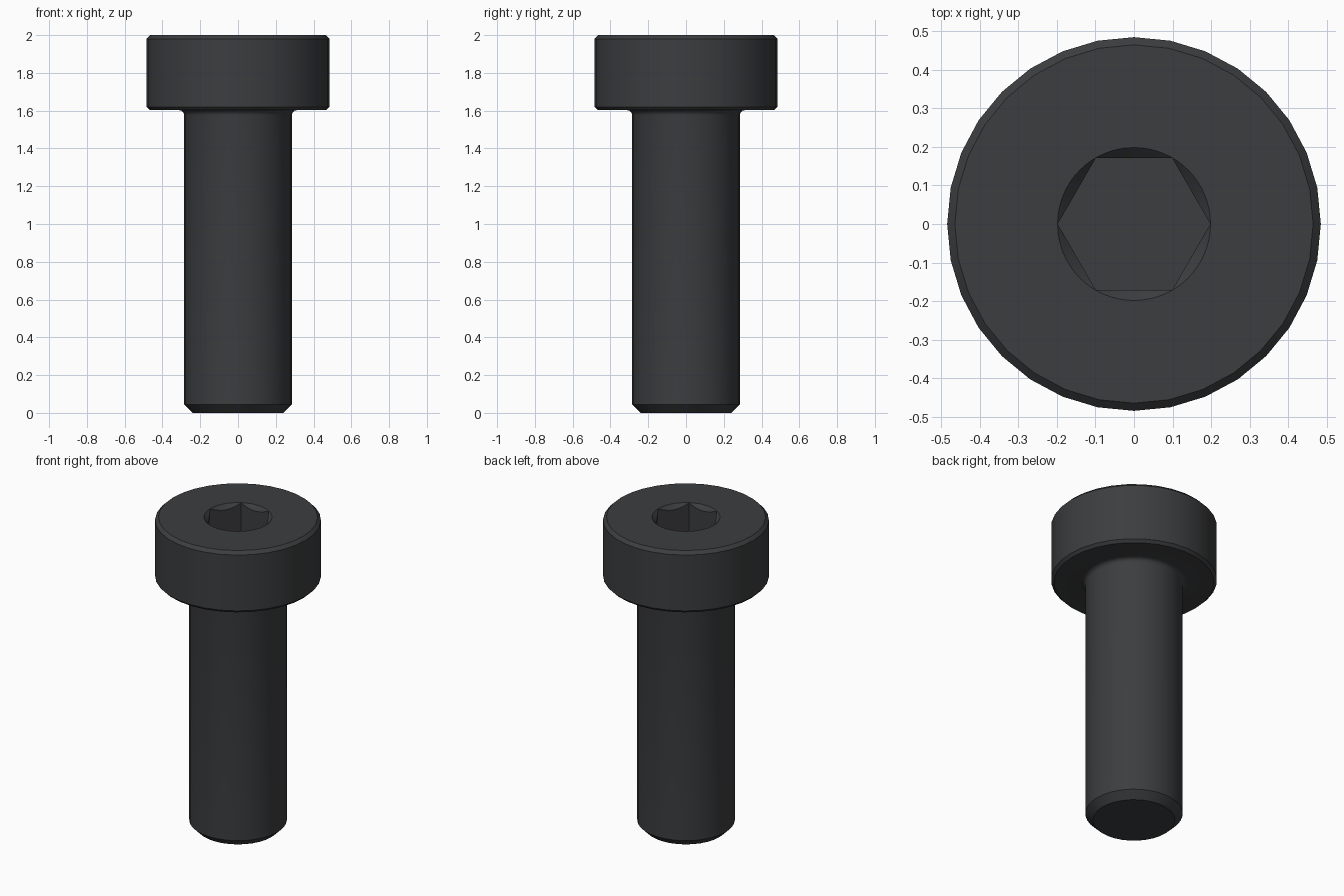
import bpy, bmesh
from math import cos, sin, pi, radians

if "Cube" in bpy.data.objects:
    bpy.data.objects.remove(bpy.data.objects["Cube"])

SIDES = 32


def lathe(name, profile, sides):
    """Closed solid of revolution from (radius, z) points, capped at both ends."""
    bm = bmesh.new()
    rings = [[bm.verts.new((r * cos(2 * pi * i / sides), r * sin(2 * pi * i / sides), z))
              for i in range(sides)] for r, z in profile]
    for a, b in zip(rings, rings[1:]):
        for i in range(sides):
            j = (i + 1) % sides
            bm.faces.new((a[i], a[j], b[j], b[i]))
    bm.faces.new(rings[0][::-1])
    bm.faces.new(rings[-1])
    bmesh.ops.recalc_face_normals(bm, faces=bm.faces)
    mesh = bpy.data.meshes.new(name)
    bm.to_mesh(mesh)
    bm.free()
    obj = bpy.data.objects.new(name, mesh)
    bpy.context.collection.objects.link(obj)
    return obj


# Shank with chamfered tip, fillet under the head, bevelled head
R, F, NECK = 0.285, 0.028, 1.603
fillet = [(R + F - F * cos(t), NECK - F + F * sin(t))
          for t in (pi / 2 * k / 4 for k in range(5))]
bolt = lathe("socket_bolt",
             [(0.24, 0), (R, 0.045)] + fillet +
             [(0.468, NECK), (0.485, NECK + 0.017), (0.485, 1.98), (0.465, 2.0)], SIDES)

# Hex socket and its conical lead-in
hex_cutter = lathe("hex_cutter", [(0.198, 1.70), (0.198, 2.1)], 6)
cone_cutter = lathe("cone_cutter", [(0.1, 1.9015), (0.2485, 2.05)], 64)

bpy.context.view_layer.objects.active = bolt
bolt.select_set(True)
for cutter in (hex_cutter, cone_cutter):
    mod = bolt.modifiers.new(cutter.name, 'BOOLEAN')
    mod.operation = 'DIFFERENCE'
    mod.solver = 'EXACT'
    mod.object = cutter
    bpy.ops.object.modifier_apply(modifier=mod.name)
    cutter.hide_render = True
for cutter in (hex_cutter, cone_cutter):
    bpy.data.objects.remove(cutter)

# Black oxide finish
mat = bpy.data.materials.new("black_steel")
mat.diffuse_color = (0.045, 0.047, 0.05, 1)
mat.use_nodes = True
mat.node_tree.nodes["Principled BSDF"].inputs["Base Color"].default_value = mat.diffuse_color
bolt.data.materials.clear()
bolt.data.materials.append(mat)

bpy.ops.object.select_all(action='DESELECT')
bolt.select_set(True)
bpy.ops.object.shade_smooth_by_angle(angle=radians(30))
